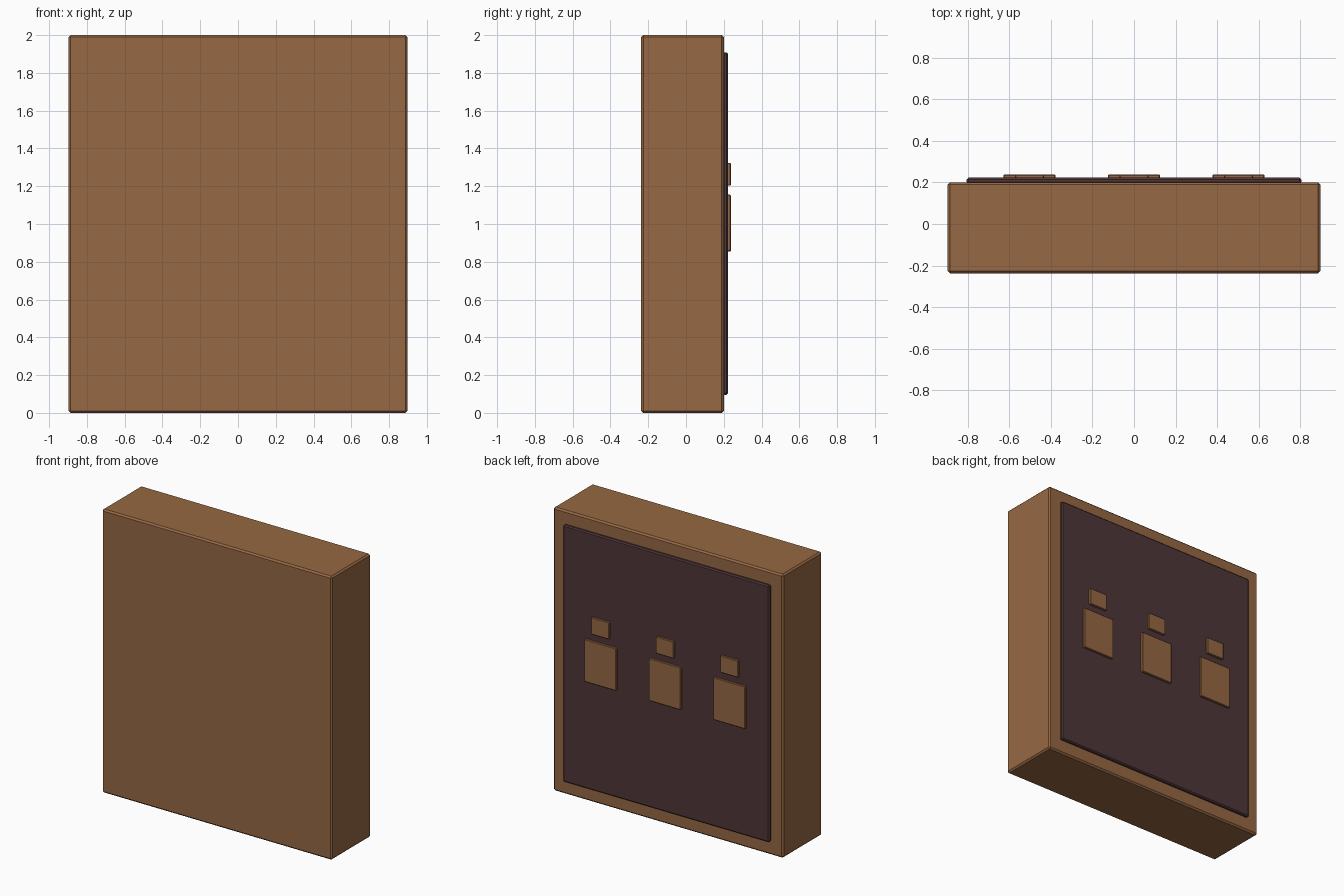
import bpy

if "Cube" in bpy.data.objects:
    bpy.data.objects.remove(bpy.data.objects["Cube"])


def srgb(r, g, b):
    def lin(c):
        c /= 255
        return c / 12.92 if c <= 0.04045 else ((c + 0.055) / 1.055) ** 2.4
    return (lin(r), lin(g), lin(b), 1.0)


def material(name, rgb):
    m = bpy.data.materials.new(name)
    m.diffuse_color = srgb(*rgb)
    m.use_nodes = True
    m.node_tree.nodes["Principled BSDF"].inputs["Base Color"].default_value = m.diffuse_color
    return m


wood = material("wood_brown", (150, 104, 67))
dark = material("dark_plum_brown", (80, 54, 56))


def box(name, x, y, z, mat, bevel):
    """Bevelled box from (min, max) ranges on each axis."""
    ranges = (x, y, z)
    bpy.ops.mesh.primitive_cube_add(size=1, location=[(a + b) / 2 for a, b in ranges])
    ob = bpy.context.object
    ob.name = name
    ob.scale = [b - a for a, b in ranges]
    bpy.ops.object.transform_apply(location=False, rotation=False, scale=True)
    ob.data.materials.append(mat)
    mod = ob.modifiers.new("edge_bevel", 'BEVEL')
    mod.width = bevel
    mod.segments = 1
    return ob


# Main cabinet body
box("cabinet_body", (-0.897, 0.897), (-0.237, 0.20), (0.0, 2.0), wood, 0.011)

# Dark panel on the back
box("back_panel", (-0.805, 0.805), (0.195, 0.223), (0.096, 1.908), dark, 0.008)

# Three large plates, each with a small plate above
for i, cx in enumerate((-0.503, 0.0, 0.503)):
    box(f"large_plate_{i + 1}", (cx - 0.125, cx + 0.125), (0.215, 0.238),
        (0.855, 1.155), wood, 0.004)
    box(f"small_plate_{i + 1}", (cx - 0.07, cx + 0.07), (0.215, 0.238),
        (1.203, 1.323), wood, 0.004)
